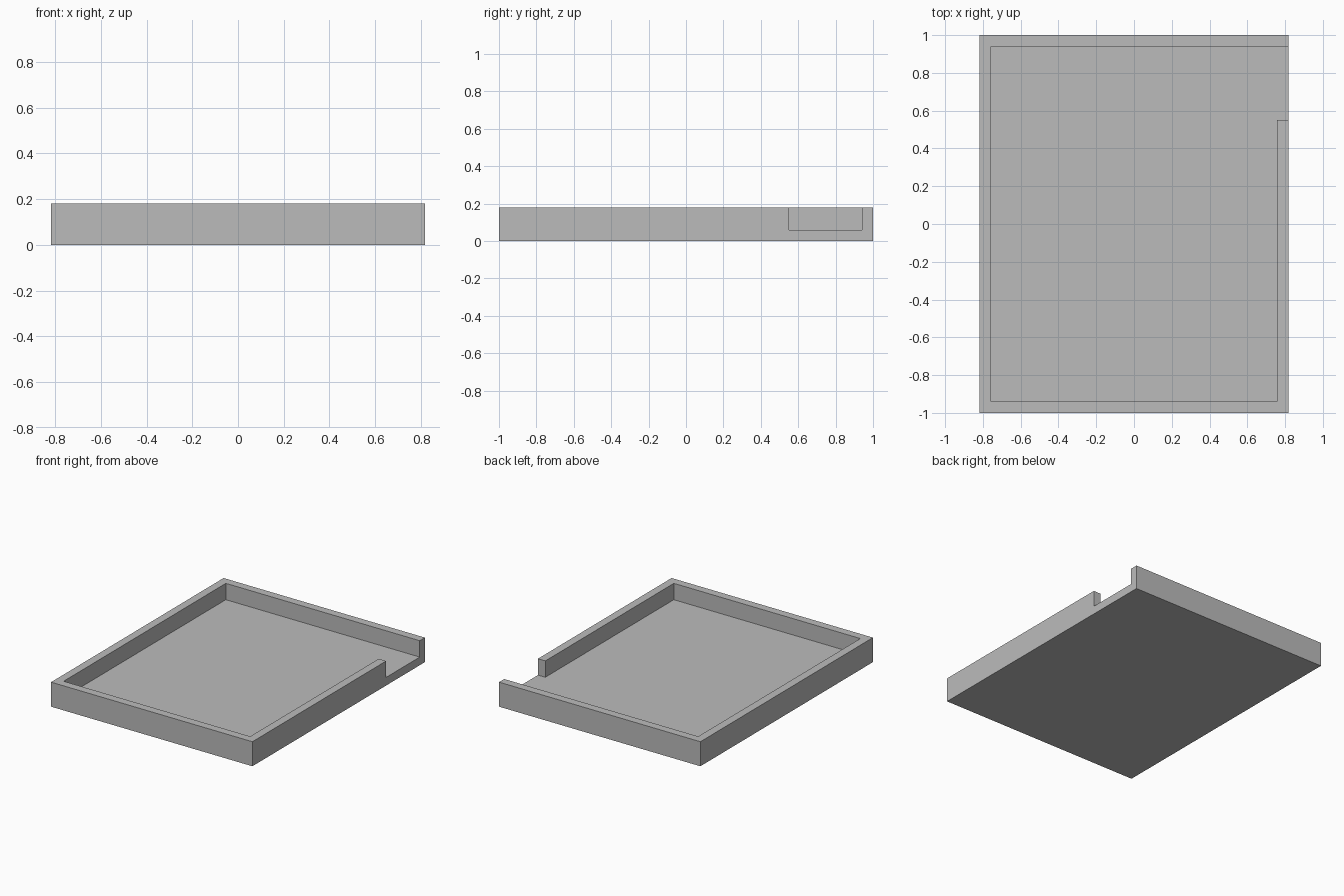
import bpy
import bmesh

if "Cube" in bpy.data.objects:
    bpy.data.objects.remove(bpy.data.objects["Cube"], do_unlink=True)

HALF_X, HALF_Y, HEIGHT = 0.817, 1.0, 0.18
WALL, FLOOR, GAP_START = 0.06, 0.06, 0.55

grey = bpy.data.materials.new("plain grey")
grey.use_nodes = True
colour = (0.5, 0.5, 0.5, 1)
grey.diffuse_color = colour
grey.node_tree.nodes["Principled BSDF"].inputs["Base Color"].default_value = colour


def prism(name, outline, bottom, top):
    """Extrude a flat outline upwards into a solid."""
    bm = bmesh.new()
    base = bm.faces.new([bm.verts.new((x, y, bottom)) for x, y in outline])
    result = bmesh.ops.extrude_face_region(bm, geom=[base], use_keep_orig=True)
    verts = [v for v in result["geom"] if isinstance(v, bmesh.types.BMVert)]
    bmesh.ops.translate(bm, verts=verts, vec=(0, 0, top - bottom))
    bmesh.ops.recalc_face_normals(bm, faces=bm.faces)
    mesh = bpy.data.meshes.new(name)
    bm.to_mesh(mesh)
    bm.free()
    mesh.materials.append(grey)
    obj = bpy.data.objects.new(name, mesh)
    bpy.context.scene.collection.objects.link(obj)
    return obj


# Solid block of the tray
tray = prism("tray", [(-HALF_X, -HALF_Y), (HALF_X, -HALF_Y),
                      (HALF_X, HALF_Y), (-HALF_X, HALF_Y)], 0, HEIGHT)

# Hollow with a side opening at the back of the left wall
ix, iy, out = HALF_X - WALL, HALF_Y - WALL, HALF_X + WALL
hollow = prism("hollow_cutter", [(-ix, -iy), (ix, -iy), (ix, GAP_START),
                                 (out, GAP_START), (out, iy), (-ix, iy)],
               FLOOR, HEIGHT + WALL)
hollow.hide_render = True
hollow.hide_viewport = True

cut = tray.modifiers.new("hollow", "BOOLEAN")
cut.operation = "DIFFERENCE"
cut.solver = "EXACT"
cut.object = hollow

# Bake the cut and drop the cutter
bpy.context.view_layer.update()
evaluated = tray.evaluated_get(bpy.context.evaluated_depsgraph_get())
baked = bpy.data.meshes.new_from_object(evaluated)
tray.modifiers.clear()
tray.data = baked
bpy.data.objects.remove(hollow, do_unlink=True)
